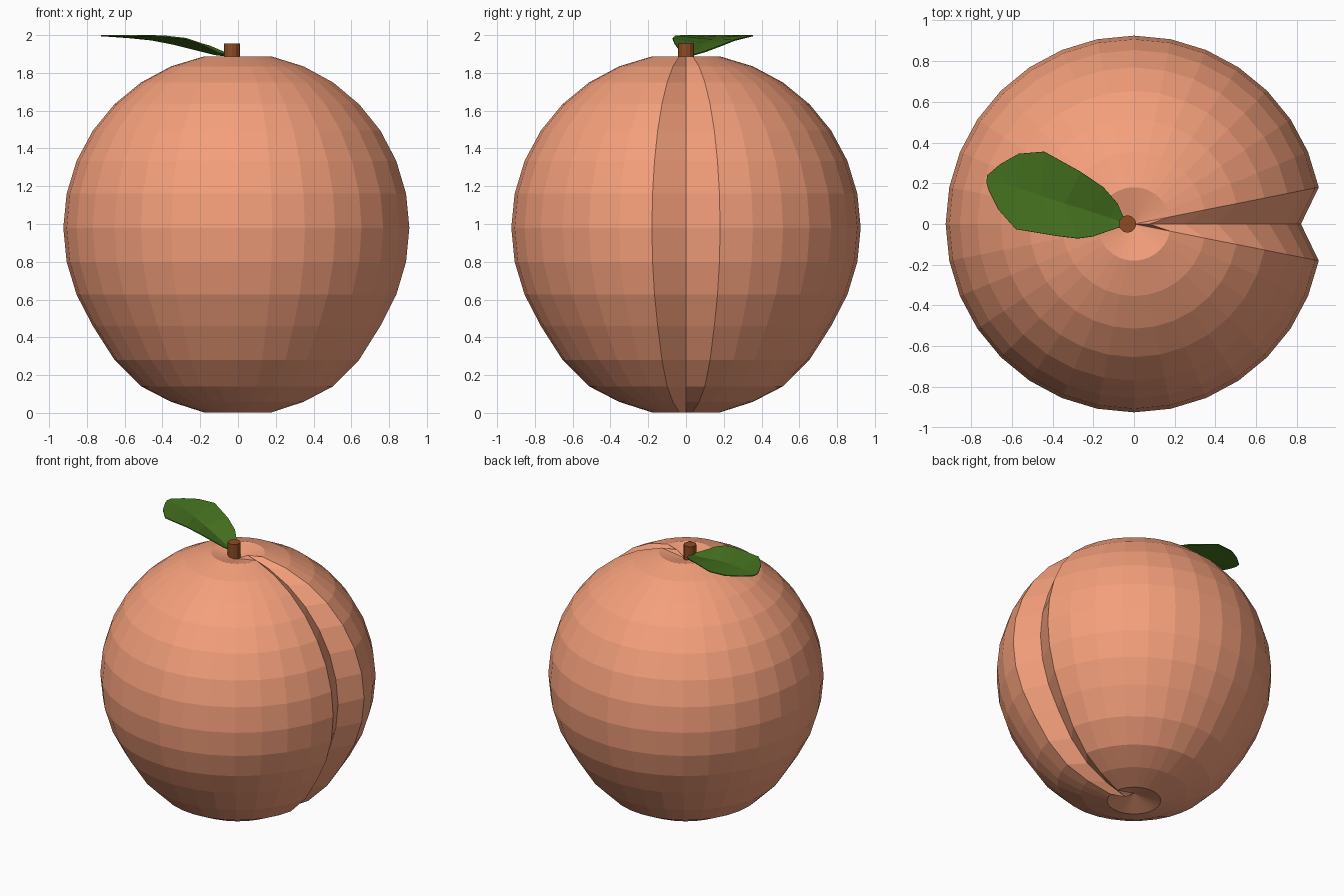
import bpy, bmesh, math

if "Cube" in bpy.data.objects:
    bpy.data.objects.remove(bpy.data.objects["Cube"])

def material(name, color):
    m = bpy.data.materials.new(name)
    m.diffuse_color = (*color, 1)
    m.use_nodes = True
    m.node_tree.nodes["Principled BSDF"].inputs["Base Color"].default_value = m.diffuse_color
    return m

def mesh_object(name, verts, faces, mat):
    me = bpy.data.meshes.new(name)
    me.from_pydata(verts, [], faces)
    bm = bmesh.new()
    bm.from_mesh(me)
    bmesh.ops.recalc_face_normals(bm, faces=bm.faces)
    bm.to_mesh(me)
    bm.free()
    me.materials.append(mat)
    ob = bpy.data.objects.new(name, me)
    bpy.context.collection.objects.link(ob)
    return ob

skin = material("peach_skin", (0.91, 0.35, 0.20))
bark = material("bark", (0.26, 0.07, 0.017))
green = material("leaf_green", (0.06, 0.17, 0.014))

# Fruit body: low-poly sphere, pulled down at the bottom, dimpled poles, seam at +x
SEG, RINGS, R, MID = 32, 16, 0.925, 0.98
GROOVE = 0.105
sag = {11: 0.005, 12: 0.045, 13: 0.07, 14: 0.067, 15: 0.07}
verts = []
for i in range(1, RINGS):
    a = math.pi * i / RINGS
    r = R * math.sin(a)
    z = max(0, MID + R * math.cos(a) - sag.get(i, 0))
    for j in range(SEG):
        t = 2 * math.pi * j / SEG
        inset = GROOVE if j == 0 else 0
        verts.append(((r - inset) * math.cos(t), (r - inset) * math.sin(t), z))
top, bottom = len(verts), len(verts) + 1
verts += [(0, 0, 1.84), (0, 0, 0.06)]
faces = []
last = (RINGS - 2) * SEG
for j in range(SEG):
    k = (j + 1) % SEG
    faces.append((top, j, k))
    faces.append((bottom, last + k, last + j))
    for i in range(RINGS - 2):
        a, b = i * SEG, (i + 1) * SEG
        faces.append((a + j, b + j, b + k, a + k))
mesh_object("fruit_body", verts, faces, skin)

# Stem
bpy.ops.mesh.primitive_cylinder_add(vertices=12, radius=0.043, depth=0.125,
                                    location=(-0.032, 0, 1.8925))
stem = bpy.context.object
stem.name = "stem"
stem.data.materials.append(bark)

# Leaf: rows of far edge, midrib, near edge
rows = [
    ((-.05, .03, 1.895), (-.04, .00, 1.89), (-.05, -.01, 1.895)),
    ((-.08, .10, 1.915), (-.12, .03, 1.90), (-.10, -.025, 1.91)),
    ((-.15, .18, 1.945), (-.22, .065, 1.925), (-.20, -.06, 1.96)),
    ((-.26, .255, 1.975), (-.34, .10, 1.955), (-.275, -.07, 1.985)),
    ((-.44, .355, 2.0), (-.46, .14, 1.978), (-.38, -.058, 1.997)),
    ((-.565, .345, 2.0), (-.58, .18, 1.99), (-.58, -.025, 2.0)),
    ((-.655, .295, 2.0), (-.65, .20, 1.995), (-.665, .07, 2.0)),
    ((-.72, .24, 2.0), (-.725, .205, 2.0), (-.715, .17, 2.0)),
]
verts = [p for row in rows for p in row]
faces = [(3 * i + c, 3 * i + 3 + c, 3 * i + 4 + c, 3 * i + 1 + c)
         for i in range(len(rows) - 1) for c in range(2)]
leaf = mesh_object("leaf", verts, faces, green)
if leaf.data.polygons[4].normal.z < 0:
    leaf.data.flip_normals()
mod = leaf.modifiers.new("thickness", 'SOLIDIFY')
mod.thickness = 0.006
mod.offset = -1
